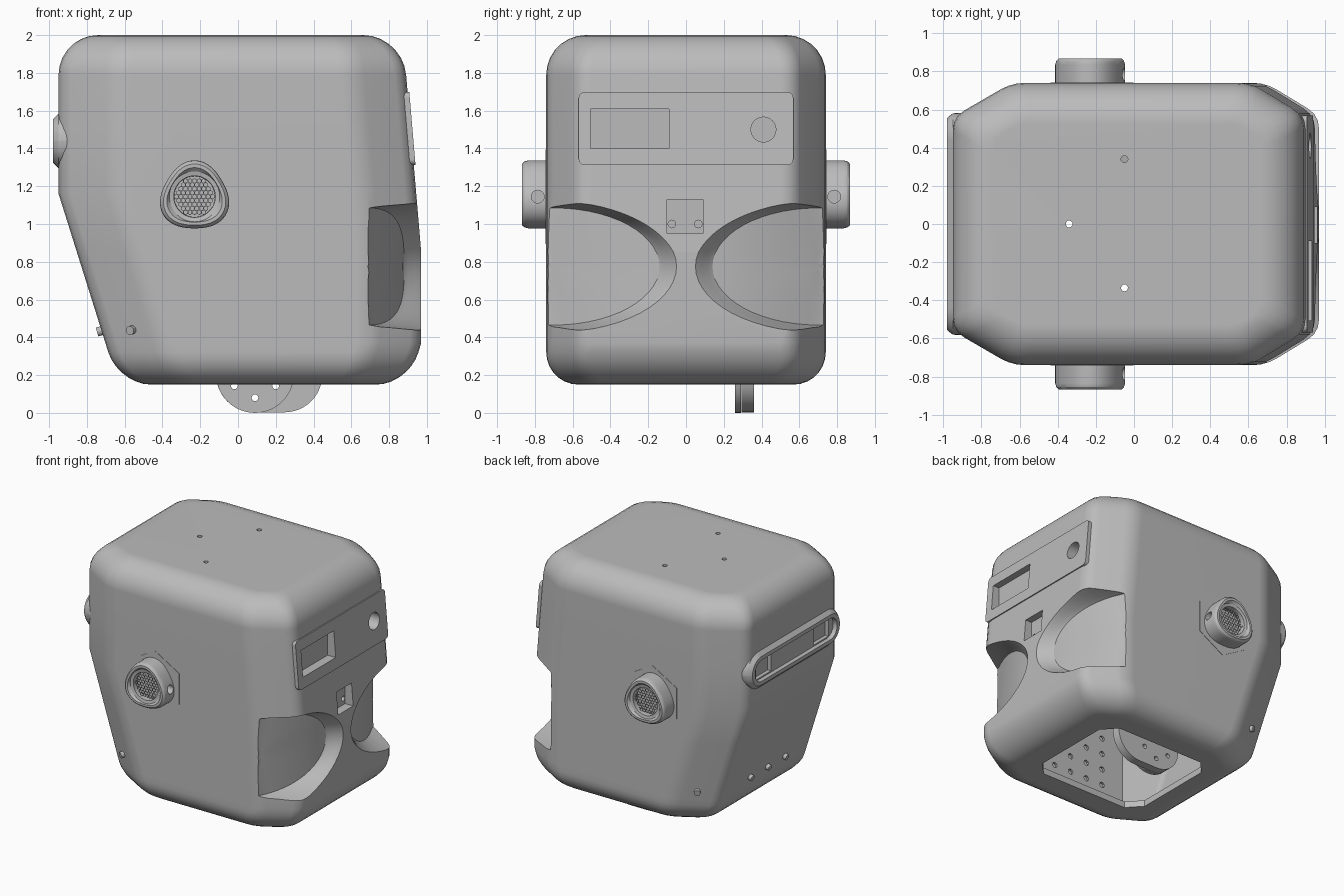
import bpy, bmesh, math
from mathutils import Vector

if "Cube" in bpy.data.objects:
    bpy.data.objects.remove(bpy.data.objects["Cube"])

grey = bpy.data.materials.new("plain grey")
grey.use_nodes = True
COLOR = (0.5, 0.5, 0.5, 1)
grey.diffuse_color = COLOR
grey.node_tree.nodes["Principled BSDF"].inputs["Base Color"].default_value = COLOR


# ---------- helpers ----------
def finish(name, bm):
    bmesh.ops.recalc_face_normals(bm, faces=bm.faces)
    me = bpy.data.meshes.new(name)
    bm.to_mesh(me)
    bm.free()
    me.materials.append(grey)
    ob = bpy.data.objects.new(name, me)
    bpy.context.collection.objects.link(ob)
    return ob


def loft(name, rings):
    """Skin a stack of equal-length closed rings and cap both ends."""
    bm = bmesh.new()
    rows = [[bm.verts.new(p) for p in ring] for ring in rings]
    n = len(rows[0])
    for a, b in zip(rows, rows[1:]):
        for i in range(n):
            j = (i + 1) % n
            bm.faces.new((a[i], a[j], b[j], b[i]))
    bm.faces.new(rows[0])
    bm.faces.new(rows[-1])
    return finish(name, bm)


def place(pts, axis, w):
    if axis == "x":
        return [(w, u, v) for u, v in pts]
    if axis == "y":
        return [(u, w, v) for u, v in pts]
    return [(u, v, w) for u, v in pts]


def prism(name, pts, axis, lo, hi):
    return loft(name, [place(pts, axis, lo), place(pts, axis, hi)])


def ellipse(cx, cy, rx, ry=None, n=24, turn=0.0):
    ry = ry or rx
    return [(cx + rx * math.cos(turn + math.tau * i / n),
             cy + ry * math.sin(turn + math.tau * i / n)) for i in range(n)]


def rrect(cx, cy, hw, hh, r, n=8):
    pts = []
    for q, (sx, sy) in enumerate(((1, 1), (-1, 1), (-1, -1), (1, -1))):
        for i in range(n + 1):
            a = math.pi / 2 * (q + i / n * 0.999)
            pts.append((cx + sx * (hw - r) + r * math.cos(a),
                        cy + sy * (hh - r) + r * math.sin(a)))
    return pts


def rect(u0, u1, v0, v1):
    return [(u0, v0), (u1, v0), (u1, v1), (u0, v1)]


def activate(ob):
    bpy.ops.object.select_all(action="DESELECT")
    ob.select_set(True)
    bpy.context.view_layer.objects.active = ob


def cut(target, *cutters):
    activate(target)
    for c in cutters:
        m = target.modifiers.new("cut", "BOOLEAN")
        m.operation, m.solver, m.object = "DIFFERENCE", "EXACT", c
        bpy.ops.object.modifier_apply(modifier=m.name)


# ---------- head shell ----------
def back_x(z):
    return -0.95 + max(0.0, 1.16 - z) * 0.314


def face_x(z):
    if z > 0.85:
        return 0.97 - (z - 0.85) * 0.085
    return 0.97 - max(0.0, 0.37 - z) * 0.3


def inset(poly, d):
    """Move every side of a convex polygon inwards by d."""
    out, n = [], len(poly)
    for i in range(n):
        p, c, q = (Vector(poly[k % n]) for k in (i - 1, i, i + 1))
        e, f = (c - p).normalized(), (q - c).normalized()
        n1, n2 = Vector((-e.y, e.x)), Vector((-f.y, f.x))
        out.append(c + (n1 + n2) * d / (1 + n1.dot(n2)))
    return out


def section(z, d, xb, xf, hy, soft=0.07):
    half = [(xf, 0.57 * hy / 0.74), (xf - 0.28, hy), (xb + 0.31, hy), (xb, 0.56 * hy / 0.74)]
    poly = inset(half + [(x, -y) for x, y in reversed(half)], d)
    ring = []
    for i, c in enumerate(poly):
        p, q = poly[i - 1], poly[(i + 1) % len(poly)]
        a, b = c + (p - c).normalized() * soft, c + (q - c).normalized() * soft
        for t in (0, 0.33, 0.67, 1):
            s = a * (1 - t) ** 2 + c * 2 * t * (1 - t) + b * t * t
            ring.append((s.x, s.y, z))
    return ring


R_TOP, R_BOT, Z0, Z1, STEPS = 0.21, 0.17, 0.15, 2.0, 7
levels = []
for i in range(STEPS + 1):
    a = math.pi / 2 * (1 - i / STEPS)
    levels.append((Z0 + R_BOT * (1 - math.sin(a)), R_BOT * (1 - math.cos(a))))
levels += [(z, 0) for z in (0.37, 0.85, 1.16, 1.5)]
for i in range(STEPS + 1):
    a = math.pi / 2 * i / STEPS
    levels.append((Z1 - R_TOP * (1 - math.sin(a)), R_TOP * (1 - math.cos(a))))
shell = loft("head_shell", [section(z, d, back_x(z), face_x(z), 0.74) for z, d in levels])

cutters = [loft("cavity", [section(z, d, back_x(z) + 0.06, 0.6, 0.68, 0.03)
                           for z, d in ((0.2, 0.08), (0.3, 0), (1.16, 0), (1.8, 0), (1.94, 0.12))])]
# opening in the underside
opening = [(-0.37, -0.32), (-0.27, -0.43), (0.5, -0.43), (0.6, -0.32)]
cutters.append(prism("opening", opening + [(x, -y) for x, y in reversed(opening)], "z", 0, 0.3))


# eye scoops at both front corners
def floor_x(y):
    t = min(max(abs(y) - 0.13, 0), 0.6) / 0.59
    return 0.88 - 0.19 * t ** 1.6


for s in (1, -1):
    rings = []
    for k in (0.04, 0.3, 0.6, 0.85, 1):
        rings.append([(floor_x(y), s * y, z) for y, z in ellipse(0.7, 0.775, 0.56 * k, 0.31 * k, 56)])
    for g, t in ((0.025, 0.2), (0.055, 0.55), (0.1, 1.0)):
        rings.append([(floor_x(y) * (1 - t) + 0.98 * t, s * y, z)
                      for y, z in ellipse(0.7, 0.775, 0.56 + g, 0.31 + g * 0.4, 56)])
    rings.append([(1.15, s * y, z) for y, z in ellipse(0.7, 0.775, 0.7, 0.37, 56)])
    cutters.append(loft("scoop", rings))

# sensor notch, screw holes and top holes
cutters.append(prism("notch", rect(-0.1, 0.09, 0.95, 1.13), "x", 0.89, 1.1))
cutters += [prism("notch_hole", ellipse(y, 1.0, 0.02, n=16), "x", 0.8, 0.95) for y in (-0.075, 0.065)]
cutters += [prism("top_hole", ellipse(x, y, 0.018, n=16), "z", 1.85, 2.1)
            for x, y in ((-0.05, 0.34), (-0.34, 0), (-0.05, -0.335))]

# face plate with window and round lens
outline = rrect(0, 1.505, 0.568, 0.193, 0.03, 4)
plate = loft("face_plate", [[(face_x(z) + o, y, z) for y, z in outline] for o in (-0.03, 0.009)])
windows = [prism("window", rect(-0.505, -0.09, 1.4, 1.61), "x", 0.86, 1.1),
           prism("lens", ellipse(0.41, 1.5, 0.066, n=32), "x", 0.84, 1.1)]
cut(plate, *windows)

# rear visor band
visor = loft("rear_visor", [place(rrect(0, 1.44, hw, hh, hh - 0.002), "x", x)
                            for x, hw, hh in ((-0.88, 0.585, 0.15), (-0.95, 0.58, 0.145),
                                              (-0.97, 0.565, 0.125), (-0.98, 0.555, 0.115))])
slots = [prism("slot", rrect(0, 1.44, 0.52, 0.085, 0.083), "x", -1.1, -0.945)]
slots += [prism("slot_window", rect(min(s * 0.27, s * 0.46), max(s * 0.27, s * 0.46), 1.365, 1.515),
                "x", -1.1, -0.915) for s in (1, -1)]
cut(visor, *slots)
cut(shell, *cutters, *windows, *slots)

# ---------- ears ----------
EX, EZ = -0.23, 1.145


def lobed(k, y, wave=0.012):
    pts = []
    for i in range(60):
        a = math.tau * i / 60
        r = (0.18 + wave * math.cos(3 * (a - math.pi / 2))) * k
        pts.append((EX + r * math.cos(a), y, EZ + r * math.sin(a)))
    return pts


helpers = cutters + windows + slots
for s, side in ((1, "rear"), (-1, "front")):
    prism("hex_plate_" + side, ellipse(-0.22, EZ, 0.25, n=6, turn=math.pi / 2), "y", s * 0.73, s * 0.743)
    ear = loft("ear_" + side, [lobed(1, s * 0.72), lobed(1, s * 0.835), lobed(0.97, s * 0.855),
                               lobed(0.9, s * 0.868), lobed(0.8, s * 0.868), lobed(0.74, s * 0.85, 0),
                               lobed(0.61, s * 0.845, 0), lobed(0.6, s * 0.79, 0)])
    hole = prism("ear_hole", ellipse(s * 0.785, 1.145, 0.034, n=20), "x", -0.1, 0.1)
    cut(ear, hole)
    helpers.append(hole)
    # honeycomb grille
    bm = bmesh.new()
    step = 0.024
    for i in range(-6, 7):
        for j in range(-6, 7):
            x, z = (i + j / 2) * step, j * step * 0.866
            if math.hypot(x, z) > 0.103:
                continue
            o, n = ([bm.verts.new((u, s * 0.825, v)) for u, v in
                     ellipse(EX + x, EZ + z, r, n=6, turn=math.pi / 2)] for r in (0.0139, 0.0105))
            for k in range(6):
                m = (k + 1) % 6
                bm.faces.new((o[k], o[m], n[m], n[k]))
    finish("ear_grille_" + side, bm)

# ---------- neck disc, bracket and inner plate ----------
disc = prism("neck_disc", ellipse(0.09, 0.206, 0.206, n=48), "y", 0.26, 0.29)
bracket = prism("neck_bracket", rrect(0.165, 0.206, 0.281, 0.203, 0.2, 12), "y", 0.295, 0.36)
bolts = [prism("bolt_hole", ellipse(x, z, 0.018, n=12), "y", 0.2, 0.4)
         for x, z in ellipse(0.09, 0.206, 0.126, n=6, turn=math.pi / 2)]
cut(disc, *bolts)
cut(bracket, *bolts)
inner = prism("inner_plate", rect(-0.3, 0.52, 0.2, 0.9), "y", -0.5, -0.48)
grid = [prism("grid_hole", ellipse(-0.1 + 0.15 * i, 0.3 + 0.13 * j, 0.022, n=10), "y", -0.6, -0.4)
        for i in range(4) for j in range(4)]
cut(inner, *grid)
for h in helpers + bolts + grid:
    bpy.data.objects.remove(h)


# ---------- screws ----------
def screw(name, loc, normal):
    nrm = Vector(normal).normalized()
    bpy.ops.mesh.primitive_cylinder_add(vertices=12, radius=0.024, depth=0.05, location=loc,
                                        rotation=nrm.to_track_quat("Z", "Y").to_euler())
    bpy.context.object.name = name
    bpy.context.object.data.materials.append(grey)


for i in (-1, 0, 1):
    screw("back_screw", (back_x(0.435), 0.22 * i, 0.435), (-1, 0, -0.31))
for s in (1, -1):
    screw("side_screw", (-0.56, s * 0.655, 0.44), (-0.5, s * 0.85, -0.16))

# ---------- shading ----------
for ob in [o for o in bpy.context.scene.objects if o.type == "MESH"]:
    activate(ob)
    bpy.ops.object.shade_smooth_by_angle(angle=math.radians(28))
    ob.modifiers.new("weighted_normals", "WEIGHTED_NORMAL").keep_sharp = True
